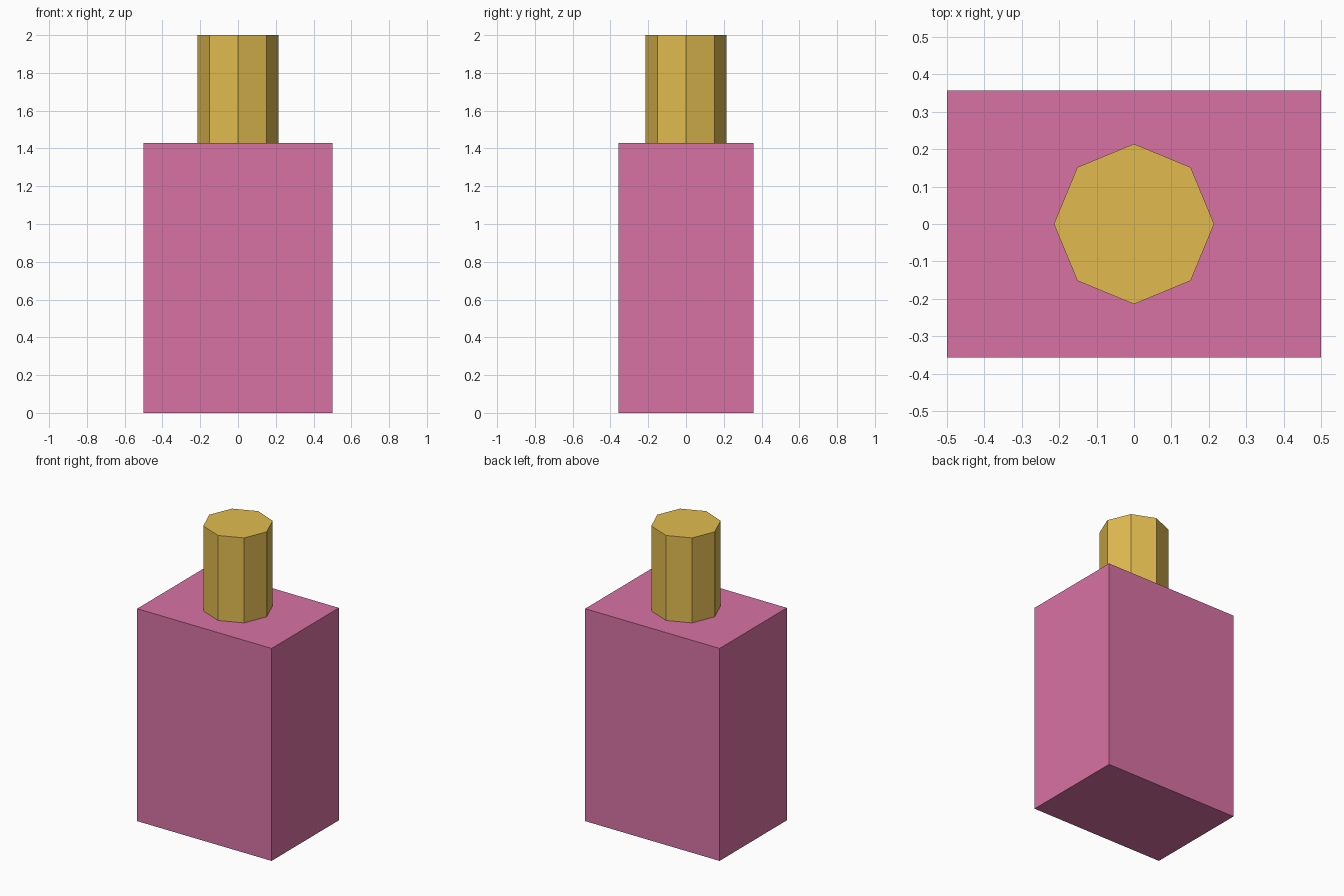
import bpy

if "Cube" in bpy.data.objects:
    bpy.data.objects.remove(bpy.data.objects["Cube"])


def finish(name, color):
    obj = bpy.context.object
    obj.name = name
    mat = bpy.data.materials.new(name + "_material")
    mat.diffuse_color = (*color, 1)
    mat.use_nodes = True
    mat.node_tree.nodes["Principled BSDF"].inputs["Base Color"].default_value = mat.diffuse_color
    obj.data.materials.append(mat)
    return obj


BODY_HEIGHT = 1.4286
TOTAL_HEIGHT = 2.0

# Rectangular bottle body
bpy.ops.mesh.primitive_cube_add(size=1, location=(0, 0, BODY_HEIGHT / 2))
body = finish("bottle_body", (0.69, 0.17, 0.37))
body.scale = (1.0, 0.7143, BODY_HEIGHT)

# Eight-sided cap with corners on the x and y axes
bpy.ops.mesh.primitive_cylinder_add(
    vertices=8, radius=0.2143, depth=TOTAL_HEIGHT - BODY_HEIGHT,
    location=(0, 0, (TOTAL_HEIGHT + BODY_HEIGHT) / 2))
finish("bottle_cap", (0.75, 0.50, 0.08))
